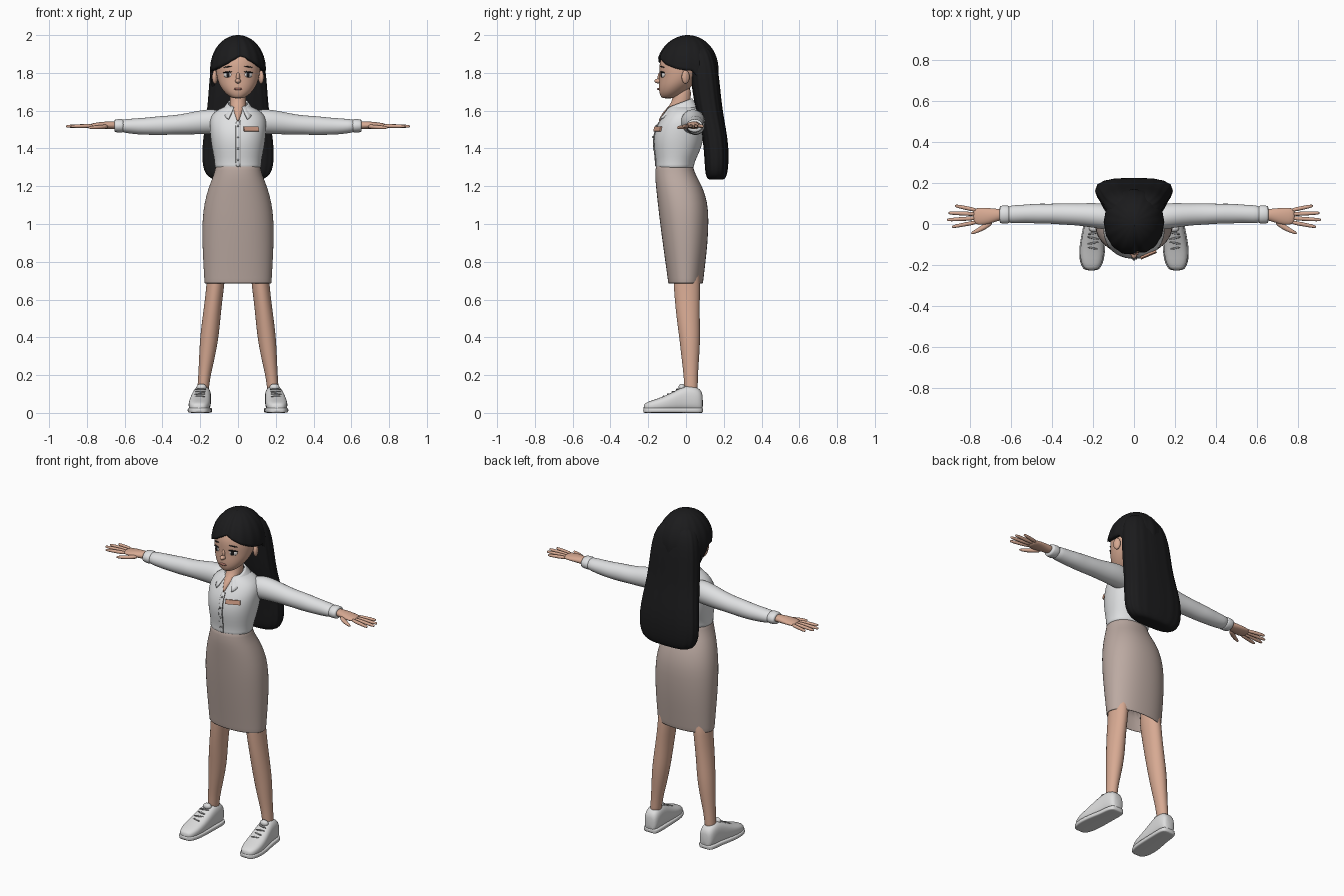
import bpy, bmesh, math
from mathutils import Matrix, Vector


def material(name, r, g, b):
    m = bpy.data.materials.new(name)
    m.diffuse_color = (r, g, b, 1)
    return m


SKIN = material("skin", 0.68, 0.40, 0.29)
HAIR = material("black_hair", 0.011, 0.011, 0.012)
SHIRT = material("shirt_white", 0.74, 0.75, 0.76)
SKIRT = material("skirt_beige", 0.50, 0.40, 0.36)
SHOE = material("shoe_white", 0.72, 0.72, 0.72)
GREY = material("detail_grey", 0.30, 0.30, 0.30)
EYE = material("eye_white", 0.75, 0.72, 0.70)
LIP = material("lip_red", 0.48, 0.20, 0.16)
BADGE = material("badge_tan", 0.62, 0.33, 0.23)


def finish(name, bm, mat, levels=0):
    bmesh.ops.remove_doubles(bm, verts=bm.verts, dist=1e-5)
    bmesh.ops.recalc_face_normals(bm, faces=bm.faces)
    for f in bm.faces:
        f.smooth = True
    me = bpy.data.meshes.new(name)
    bm.to_mesh(me)
    bm.free()
    me.materials.append(mat)
    ob = bpy.data.objects.new(name, me)
    bpy.context.collection.objects.link(ob)
    if levels:
        mod = ob.modifiers.new("smooth", "SUBSURF")
        mod.levels = mod.render_levels = levels
    return ob


def loft(name, rows, mat, axis="z", side=1, n=20, power=2.0, ripple=0.0, waves=0, caps=True, levels=1):
    """Skin of superellipse rings; row = position, centre 1, centre 2, radius 1, radius 2."""
    bm = bmesh.new()
    rings = []
    for p, c1, c2, r1, r2 in rows:
        ring = []
        for i in range(n):
            a = 2 * math.pi * i / n
            k = 1 + ripple * math.cos(waves * a)
            ca, sa = math.cos(a), math.sin(a)
            u = c1 + k * r1 * math.copysign(abs(ca) ** (2 / power), ca)
            v = c2 + k * r2 * math.copysign(abs(sa) ** (2 / power), sa)
            x, y, z = {"z": (u, v, p), "x": (p, u, v), "y": (u, p, v)}[axis]
            ring.append(bm.verts.new((side * x, y, z)))
        rings.append(ring)
    for lo, hi in zip(rings, rings[1:]):
        for i in range(n):
            j = (i + 1) % n
            bm.faces.new((lo[i], lo[j], hi[j], hi[i]))
    if caps:
        bm.faces.new(rings[0])
        bm.faces.new(rings[-1])
    return finish(name, bm, mat, levels)


def body(rows):
    """Rows of height, half width, front y, back y turned into loft rows."""
    return [(z, 0, (f + b) / 2, w, (b - f) / 2) for z, w, f, b in rows]


def blob(name, loc, size, mat, turn=0.0, tilt=0.0):
    bm = bmesh.new()
    bmesh.ops.create_uvsphere(bm, u_segments=20, v_segments=12, radius=1)
    m = Matrix.Translation(loc) @ Matrix.Rotation(turn, 4, "Z") @ Matrix.Rotation(tilt, 4, "Y")
    bm.transform(m @ Matrix.Diagonal((*size, 1)))
    return finish(name, bm, mat)


def grid(name, func, nu, nv, mat, thick):
    """Sheet from a function of two parameters, thickened inward."""
    bm = bmesh.new()
    vs = [[bm.verts.new(func(i / nu, j / nv)) for j in range(nv + 1)] for i in range(nu + 1)]
    for i in range(nu):
        for j in range(nv):
            bm.faces.new((vs[i][j], vs[i + 1][j], vs[i + 1][j + 1], vs[i][j + 1]))
    ob = finish(name, bm, mat)
    mod = ob.modifiers.new("thickness", "SOLIDIFY")
    mod.thickness = thick
    return ob


# Skirt, open at the hem with an inner lining
loft("skirt", body([(1.315, .116, -.155, .033), (1.31, .118, -.160, .036), (1.26, .128, -.165, .05),
                    (1.20, .155, -.160, .088), (1.11, .180, -.150, .116), (1.02, .190, -.140, .121),
                    (.90, .190, -.124, .115), (.80, .185, -.110, .104), (.70, .179, -.096, .092),
                    (.685, .178, -.095, .090), (.685, .172, -.089, .084), (.70, .171, -.088, .084),
                    (.82, .168, -.09, .085)]), SKIRT, n=28, power=2.2)

# Shirt body, front strip, seam and buttons
TORSO = [(1.295, .122, -.158, .040), (1.30, .124, -.160, .042), (1.33, .124, -.158, .046),
         (1.38, .134, -.166, .072), (1.44, .145, -.173, .092), (1.50, .150, -.163, .100),
         (1.55, .152, -.137, .100), (1.595, .130, -.107, .085), (1.62, .075, -.09, .06),
         (1.63, .05, -.08, .03)]
loft("shirt_body", body(TORSO), SHIRT, n=28, power=2.15)
front = TORSO[1:7]
loft("shirt_front_strip", [(z, 0, f + .002, .013, .006) for z, w, f, b in front], SHIRT, n=8, power=4)
loft("shirt_seam", [(z, .012, f + .001, .002, .006) for z, w, f, b in front], GREY, n=8)
for i, (z, y) in enumerate([(1.34, -.163), (1.40, -.172), (1.46, -.175), (1.52, -.157)]):
    blob(f"button_{i}", (0, y, z), (.006, .004, .006), GREY)

# Name badge
bm = bmesh.new()
bmesh.ops.create_cube(bm, size=1)
bm.transform(Matrix.Translation((.07, -.150, 1.503)) @ Matrix.Rotation(.40, 4, "Z")
             @ Matrix.Rotation(-.25, 4, "X") @ Matrix.Diagonal((.084, .009, .026, 1)))
badge = finish("badge", bm, BADGE)
for poly in badge.data.polygons:
    poly.use_smooth = False

# Neck and open neckline
loft("neck", body([(1.54, .004, -.150, -.12), (1.57, .016, -.136, -.07), (1.60, .034, -.116, -.02),
                   (1.63, .046, -.086, .025), (1.66, .043, -.070, .025), (1.74, .045, -.07, .03)]), SKIN)


# Collar flaps, high at the back and pointed at the front
def collar(u, v):
    a = (u * 2 - 1) * math.pi * .86
    t = (1 - math.cos(a)) / 2
    r = .054 + .036 * v
    point = max(0, t - .8) * 5
    return Vector((r * math.sin(a) * (1 + .45 * point * v), -.022 + (r + .022 * point * v) * math.cos(a) - .022 * t,
                   1.665 - .048 * t - v * (.045 + .022 * point)))


grid("collar", collar, 32, 4, SHIRT, .008)

# Head
loft("head", body([(1.665, .022, -.122, -.07), (1.672, .042, -.133, -.045), (1.695, .072, -.143, -.01),
                   (1.735, .100, -.145, .04), (1.78, .114, -.140, .08), (1.83, .120, -.143, .10),
                   (1.88, .114, -.136, .11), (1.93, .085, -.10, .09), (1.96, .04, -.05, .05)]),
     SKIN, n=24, levels=2)
blob("nose", (0, -.145, 1.757), (.015, .023, .013), SKIN)
blob("nose_bridge", (0, -.138, 1.778), (.010, .012, .025), SKIN)
blob("lips", (0, -.146, 1.715), (.023, .007, .006), LIP)

# Eyes, brows and ears
for s, lab in ((1, "left"), (-1, "right")):
    t = s * .45
    blob(lab + "_eye", (s * .054, -.122, 1.790), (.024, .009, .016), EYE, t)
    blob(lab + "_iris", (s * .053, -.1285, 1.790), (.011, .005, .014), HAIR, t)
    blob(lab + "_lashes", (s * .056, -.126, 1.804), (.026, .008, .004), HAIR, t, s * .1)
    blob(lab + "_brow", (s * .055, -.126, 1.832), (.026, .006, .003), HAIR, t, s * .15)
    blob(lab + "_ear", (s * .122, -.002, 1.778), (.014, .022, .036), SKIN, s * .35)

# Hair: crown with a parting that sweeps down both sides of the forehead
PART = .13


def crown(u, v):
    a = (u * 2 - 1) * math.pi
    d = abs(a - PART)
    low = 1.90 - .088 * math.sin(min(d, math.pi / 2))
    low -= .10 * min(1, max(0, d - 1.6) / .5)
    edge = math.asin((low - 1.82) / .18)
    phi = math.pi / 2 + (edge - math.pi / 2) * v
    groove = math.exp(-((a - PART) / .13) ** 2)
    r = math.cos(max(phi, 0)) * (1 + .010 * math.cos(16 * a) - .045 * groove)
    ry = .168 if abs(a) < math.pi / 2 else .160
    return Vector((.146 * r * math.sin(a), .010 - ry * r * math.cos(a),
                   1.82 + .18 * math.sin(phi) - .010 * groove * math.cos(phi)))


grid("hair_crown", crown, 96, 18, HAIR, .022)

# Long straight hair down the back
loft("hair_back", body([(1.95, .085, .0, .115), (1.90, .125, .01, .150), (1.82, .146, .02, .170),
                        (1.70, .154, .035, .182), (1.60, .162, .052, .193), (1.50, .176, .082, .212),
                        (1.40, .189, .095, .226), (1.31, .187, .10, .224), (1.26, .170, .104, .217),
                        (1.237, .135, .115, .205), (1.235, .10, .13, .19)]),
     HAIR, n=64, power=2.7, ripple=.014, waves=16)

# Arms, hands, legs and shoes, mirrored
for s, lab in ((1, "left"), (-1, "right")):
    loft(lab + "_sleeve", [(.07, .03, 1.535, .055, .060), (.13, .034, 1.543, .064, .067),
                           (.19, .042, 1.540, .062, .065), (.28, .047, 1.529, .053, .056),
                           (.35, .049, 1.524, .053, .050), (.41, .050, 1.521, .048, .052),
                           (.47, .051, 1.518, .050, .046), (.53, .050, 1.517, .044, .044),
                           (.58, .048, 1.518, .045, .038), (.63, .046, 1.520, .040, .034)], SHIRT, "x", s)
    loft(lab + "_cuff", [(.605, .046, 1.52, .040, .032), (.61, .046, 1.52, .045, .037),
                         (.65, .046, 1.52, .044, .035), (.655, .046, 1.52, .040, .031)], SHIRT, "x", s)
    loft(lab + "_palm", [(.63, .046, 1.522, .027, .022), (.67, .044, 1.523, .030, .021),
                         (.71, .038, 1.523, .041, .019), (.755, .037, 1.521, .043, .015),
                         (.785, .039, 1.520, .036, .011)], SKIN, "x", s)
    for f, (y0, y1, x1) in enumerate([(.066, .089, .872), (.048, .054, .905), (.029, .020, .912), (.010, -.014, .887)]):
        loft(f"{lab}_finger_{f}", [(.76 + (x1 - .76) * t, y0 + (y1 - y0) * t, 1.520 - .003 * t, r, r)
                                   for t, r in ((0, .011), (.5, .0105), (.9, .009), (1, .005))],
             SKIN, "x", s, n=10)
    loft(lab + "_thumb", [(.685, .016, 1.517, .018, .013), (.725, -.012, 1.513, .017, .012),
                          (.765, -.034, 1.511, .012, .010), (.795, -.046, 1.51, .006, .006)], SKIN, "x", s, n=10)
    loft(lab + "_leg", [(.08, .188, .028, .030, .036), (.15, .183, .026, .031, .036), (.21, .176, .025, .034, .039),
                        (.28, .166, .023, .041, .046), (.38, .154, .021, .049, .055), (.47, .144, .014, .049, .060),
                        (.56, .134, .008, .047, .065), (.66, .121, .005, .047, .070),
                        (.82, .108, .0, .052, .075)], SKIN, "z", s)

    # Shoe rows: y, centre x, top z, half width
    shoe = [(.090, .186, .095, .026), (.078, .187, .125, .042), (.045, .189, .142, .048), (.0, .191, .146, .049),
            (-.05, .197, .122, .054), (-.11, .203, .090, .059), (-.17, .206, .070, .057),
            (-.21, .207, .056, .042), (-.225, .207, .044, .024)]
    loft(lab + "_shoe", [(y, x, z / 2 + .003, w, z / 2 - .003) for y, x, z, w in shoe], SHOE, "y", s, power=2.7)
    loft(lab + "_sole", [(y * 1.01, x, .014, w + .005, .014) for y, x, z, w in shoe], SHOE, "y", s, power=5)
    blob(lab + "_tongue", (s * .193, -.022, .136), (.026, .018, .018), SHOE)
    for i in range(4):
        y = -.045 - .024 * i
        blob(f"{lab}_lace_{i}", (s * (.197 + .002 * i), y, .124 - .0125 * i), (.029, .005, .005), GREY,
             s * (.2 if i % 2 else -.2))
